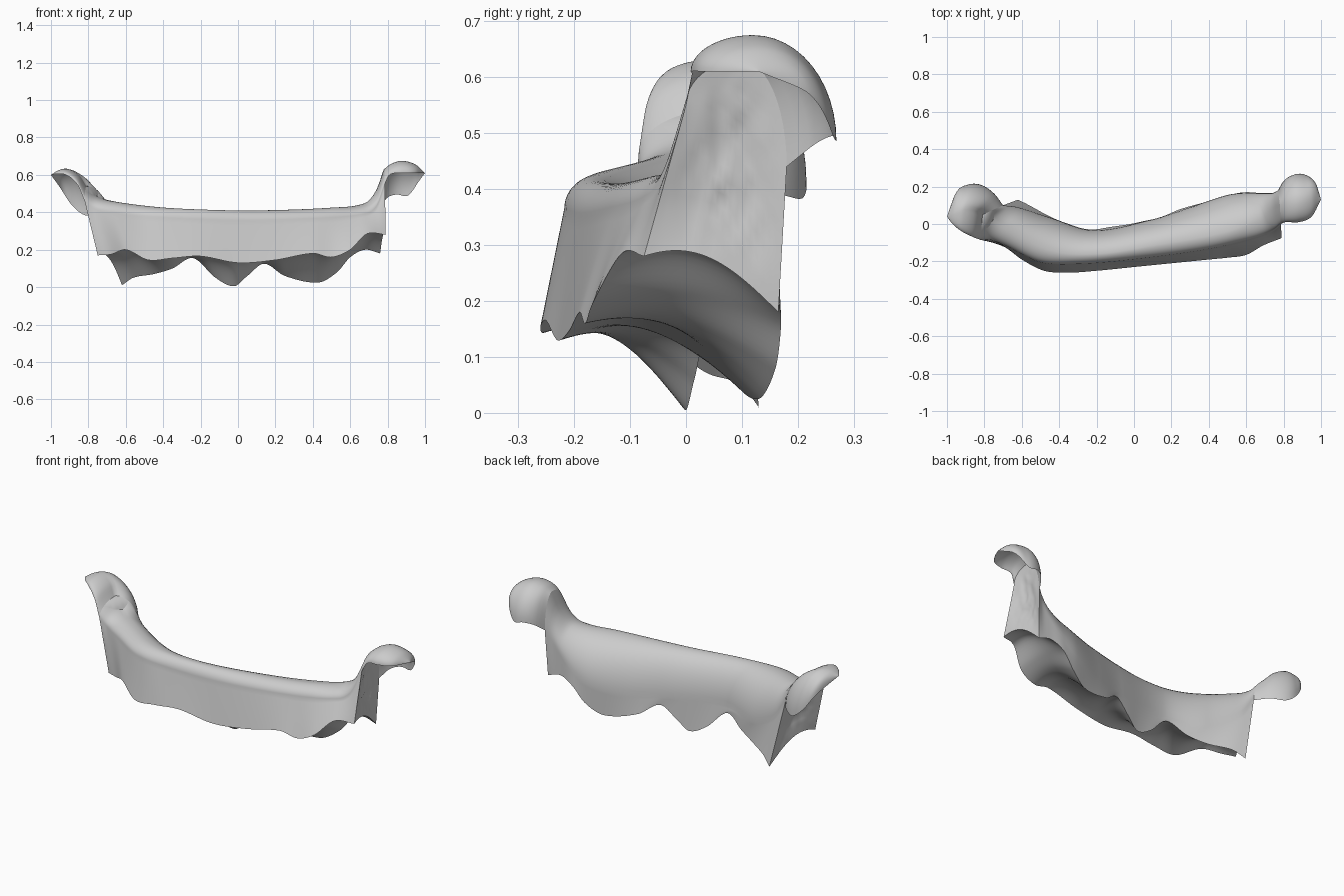
import bpy, math
from mathutils import Vector, noise

cube = bpy.data.objects.get("Cube")
if cube:
    bpy.data.objects.remove(cube, do_unlink=True)

grey = bpy.data.materials.new("matte_grey")
grey.use_nodes = True
tint = (0.6, 0.6, 0.6, 1)
grey.diffuse_color = tint
grey.node_tree.nodes["Principled BSDF"].inputs["Base Color"].default_value = tint

# Guide curves running from the right end to the left end of the saddle
front_hem = [(-.75, -.1, .17), (-.68, -.13, .175), (-.6, -.19, .2), (-.48, -.25, .145),
             (-.35, -.26, .155), (-.2, -.25, .165), (0, -.23, .13), (.2, -.21, .145),
             (.4, -.19, .18), (.5, -.18, .16), (.6, -.165, .2), (.69, -.115, .285),
             (.79, -.075, .28)]
front_shoulder = [(-.82, -.085, .46), (-.77, -.085, .42), (-.7, -.11, .4), (-.5, -.205, .375),
                  (-.3, -.215, .36), (0, -.19, .35), (.4, -.135, .36), (.65, -.075, .38),
                  (.74, -.04, .42), (.785, 0, .55)]
crest = [(-.81, .05, .54), (-.76, .03, .49), (-.7, -.01, .465), (-.45, -.14, .43),
         (-.2, -.16, .415), (.1, -.115, .41), (.5, -.04, .425), (.68, .04, .45),
         (.74, .08, .52), (.78, .1, .63)]
back_shoulder = [(-.7, .1, .39), (-.62, .09, .27), (-.45, .035, .18), (-.22, -.033, .19),
                 (.1, .025, .17), (.3, .09, .15), (.5, .155, .18), (.6, .166, .23),
                 (.7, .163, .34), (.74, .165, .39), (.77, .18, .44)]
back_hem = [(-.62, .13, .01), (-.56, .1, .05), (-.45, .04, .07), (-.35, 0, .1), (-.24, -.03, .155),
            (-.12, -.015, .05), (-.02, 0, .005), (.05, .015, .06), (.14, .035, .125),
            (.25, .08, .06), (.43, .13, .025), (.53, .16, .08), (.6, .17, .16),
            (.68, .165, .2), (.76, .165, .18)]

# Front rim, crest and back rim of each hood, starting at the saddle end
left_hood = ([(.785, 0, .55), (.81, .01, .6), (.88, .01, .61), (.95, .04, .61), (1, .13, .61)],
             [(.78, .1, .63), (.82, .11, .66), (.88, .12, .675), (.95, .13, .655), (1, .13, .61)],
             [(.77, .18, .44), (.8, .23, .48), (.85, .262, .495), (.91, .265, .49),
              (.97, .22, .57), (1, .13, .61)])
right_hood = ([(-.82, -.085, .46), (-.86, -.07, .55), (-.92, -.04, .6), (-.97, 0, .605),
               (-1, .04, .6)],
              [(-.81, .05, .54), (-.85, .07, .6), (-.91, .075, .632), (-.96, .06, .625),
               (-1, .04, .6)],
              [(-.7, .1, .39), (-.75, .165, .39), (-.82, .21, .385), (-.89, .21, .44),
               (-.95, .17, .53), (-1, .04, .6)])


def along(guide, u):
    """Smooth point on a guide, with u from 0 to 1 spread evenly over x."""
    pts = [Vector(p) for p in guide]
    x = pts[0].x + (pts[-1].x - pts[0].x) * u
    last = len(pts) - 1
    i = 0
    while i < last - 1 and abs(pts[i + 1].x - pts[0].x) < abs(x - pts[0].x):
        i += 1

    def slope(k):
        a, b = pts[max(k - 1, 0)], pts[min(k + 1, last)]
        return (b - a) / (b.x - a.x)

    a, b = pts[i], pts[i + 1]
    h = b.x - a.x
    t = (x - a.x) / h
    s = t * t * (3 - 2 * t)
    bend = slope(i) * (t * (1 - t) ** 2) - slope(i + 1) * (t * t * (1 - t))
    return a.lerp(b, s) + bend * h


def arch(front, top, back, steps=12):
    """Two quarter ellipses meeting at the top."""
    pts = []
    for k in range(-steps, steps + 1):
        a = abs(k) / steps * math.pi / 2
        foot = front if k < 0 else back
        p = top.lerp(foot, math.sin(a))
        p.z = foot.z + (top.z - foot.z) * math.cos(a)
        pts.append(p)
    return pts


def saddle_section(u, steps=10):
    hem_f, sh_f, top, sh_b, hem_b = (along(g, u) for g in
                                     (front_hem, front_shoulder, crest, back_shoulder, back_hem))
    front = [hem_f.lerp(sh_f, k / steps) for k in range(steps)]
    back = [sh_b.lerp(hem_b, k / steps) for k in range(1, steps + 1)]
    return front + arch(sh_f, top, sh_b) + back


def underside_section(u, steps=24):
    """Curve from the front hem that stays high, then falls to the back hem."""
    hem_f, hem_b = along(front_hem, u), along(back_hem, u)
    pts = []
    for k in range(steps + 1):
        t = k / steps
        p = hem_f.lerp(hem_b, t)
        p.z = (hem_b.z + (hem_f.z - hem_b.z) * math.cos(t * math.pi / 2)
               + 0.025 * math.sin(t * math.pi))
        pts.append(p)
    return pts


def make_sheet(name, rows):
    """Open smooth surface through rows of points."""
    n = len(rows[0])
    faces = [(r * n + c, r * n + c + 1, (r + 1) * n + c + 1, (r + 1) * n + c)
             for r in range(len(rows) - 1) for c in range(n - 1)]
    mesh = bpy.data.meshes.new(name)
    mesh.from_pydata([p for row in rows for p in row], [], faces)
    mesh.materials.append(grey)
    mesh.validate()
    obj = bpy.data.objects.new(name, mesh)
    bpy.context.collection.objects.link(obj)
    for poly in mesh.polygons:
        poly.use_smooth = True


# Saddle: front wall, rounded crest and scalloped back wall, with a hollowed underside
stations = [k / 140 for k in range(141)]
make_sheet("saddle", [saddle_section(u) for u in reversed(stations)])
make_sheet("underside", [underside_section(u) for u in stations])


# End walls: rough sheets hollowed slightly inward, closing each saddle end
def end_wall(name, u, side):
    loop = saddle_section(u)
    floor = underside_section(u)
    half = len(loop) // 2
    rows = []
    for i in range(half + 1):
        a, b = loop[i], loop[-1 - i]
        fade = (1 - i / half) ** 2
        row = []
        for k, base in enumerate(floor):
            t = k / (len(floor) - 1)
            p = a.lerp(b, t)
            p += (base - floor[0].lerp(floor[-1], t)) * fade
            hollow = math.sin(math.pi * t) * min(1, i / 4, ((half - i) / 14) ** 2)
            p.x -= side * hollow * (0.02 + 0.01 * noise.noise(p * 30))
            row.append(p)
        rows.append(row)
    make_sheet(name, rows if side < 0 else [r[::-1] for r in rows])


end_wall("left_end_wall", 1, 1)
end_wall("right_end_wall", 0, -1)

# Hoods: rounded awnings over both ends, open underneath
for name, rails in (("left_hood", left_hood), ("right_hood", right_hood)):
    rows = []
    for k in range(33):
        u = math.sin(k / 32 * math.pi / 2)
        rows.append(arch(*(along(g, u) for g in rails)))
    make_sheet(name, rows[::-1] if name == "left_hood" else rows)
